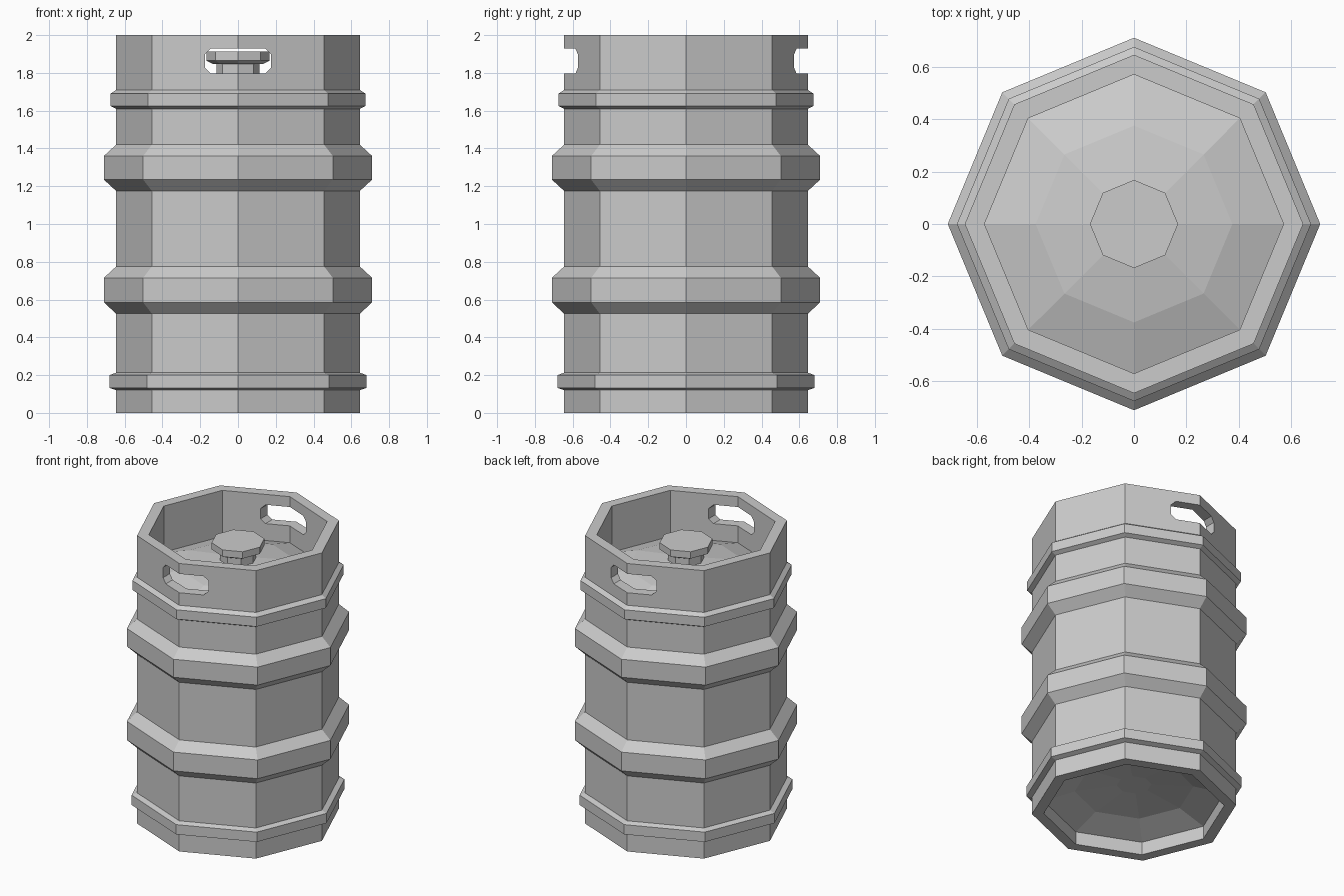
import bpy, bmesh
from math import cos, sin, pi

SIDES = 8

cube = bpy.data.objects.get("Cube")
if cube:
    bpy.data.objects.remove(cube, do_unlink=True)

steel = bpy.data.materials.new("brushed grey steel")
GREY = (0.6, 0.6, 0.6, 1)
steel.use_nodes = True
steel.diffuse_color = GREY
steel.node_tree.nodes["Principled BSDF"].inputs["Base Color"].default_value = GREY


def finish(name, bm):
    bmesh.ops.recalc_face_normals(bm, faces=bm.faces)
    mesh = bpy.data.meshes.new(name)
    bm.to_mesh(mesh)
    bm.free()
    mesh.materials.append(steel)
    obj = bpy.data.objects.new(name, mesh)
    bpy.context.collection.objects.link(obj)
    return obj


def lathe(name, profile):
    """Turn (radius, height) points into an eight-sided solid, capped at both ends."""
    bm = bmesh.new()
    rings = [[bm.verts.new((r * cos(2 * pi * i / SIDES), r * sin(2 * pi * i / SIDES), z))
              for i in range(SIDES)] for r, z in profile]
    for a, b in zip(rings, rings[1:]):
        for i in range(SIDES):
            j = (i + 1) % SIDES
            bm.faces.new((a[i], a[j], b[j], b[i]))
    bm.faces.new(rings[0])
    bm.faces.new(rings[-1])
    return finish(name, bm)


R = 0.645        # body radius
INNER = 0.57     # inside radius of the rims


def hoop(radius, low, out_low, out_high, high):
    return [(R, low), (radius, out_low), (radius, out_high), (R, high)]


# Barrel: recessed base, four hoops, raised rim and domed lid in one profile
profile = [(0.11, 0.18), (0.375, 0.15), (INNER, 0.09), (INNER, 0), (R, 0)]
profile += hoop(0.68, 0.12, 0.132, 0.2, 0.213)
profile += hoop(0.71, 0.525, 0.585, 0.715, 0.775)
profile += hoop(0.71, 1.175, 1.235, 1.36, 1.42)
profile += hoop(0.675, 1.61, 1.625, 1.69, 1.71)
profile += [(R, 2), (INNER, 2), (INNER, 1.68), (0.375, 1.745), (0.11, 1.787)]
barrel = lathe("barrel", profile)

# Hand holes: a chamfered slot cut through the front and back of the rim
w, c, z0, z1 = 0.175, 0.03, 1.797, 1.928
slot = [(-w, z0 + c), (c - w, z0), (w - c, z0), (w, z0 + c),
        (w, z1 - c), (w - c, z1), (c - w, z1), (-w, z1 - c)]
bm = bmesh.new()
face = bm.faces.new([bm.verts.new((x, -1, z)) for x, z in slot])
extruded = bmesh.ops.extrude_face_region(bm, geom=[face])["geom"]
bmesh.ops.translate(bm, vec=(0, 2, 0),
                    verts=[v for v in extruded if isinstance(v, bmesh.types.BMVert)])
cutter = finish("hand_hole_cutter", bm)
cut = barrel.modifiers.new("hand_holes", "BOOLEAN")
cut.operation = "DIFFERENCE"
cut.solver = "EXACT"
cut.object = cutter

# Bake the cut, then drop the cutter
bpy.context.view_layer.update()
graph = bpy.context.evaluated_depsgraph_get()
cut_mesh = bpy.data.meshes.new_from_object(barrel.evaluated_get(graph))
barrel.modifiers.clear()
barrel.data = cut_mesh
bpy.data.objects.remove(cutter, do_unlink=True)

# Valve: narrow stem under a wide flat cap
lathe("valve", [(0.115, 1.76), (0.115, 1.848), (0.135, 1.848),
                (0.168, 1.865), (0.168, 1.912)])
